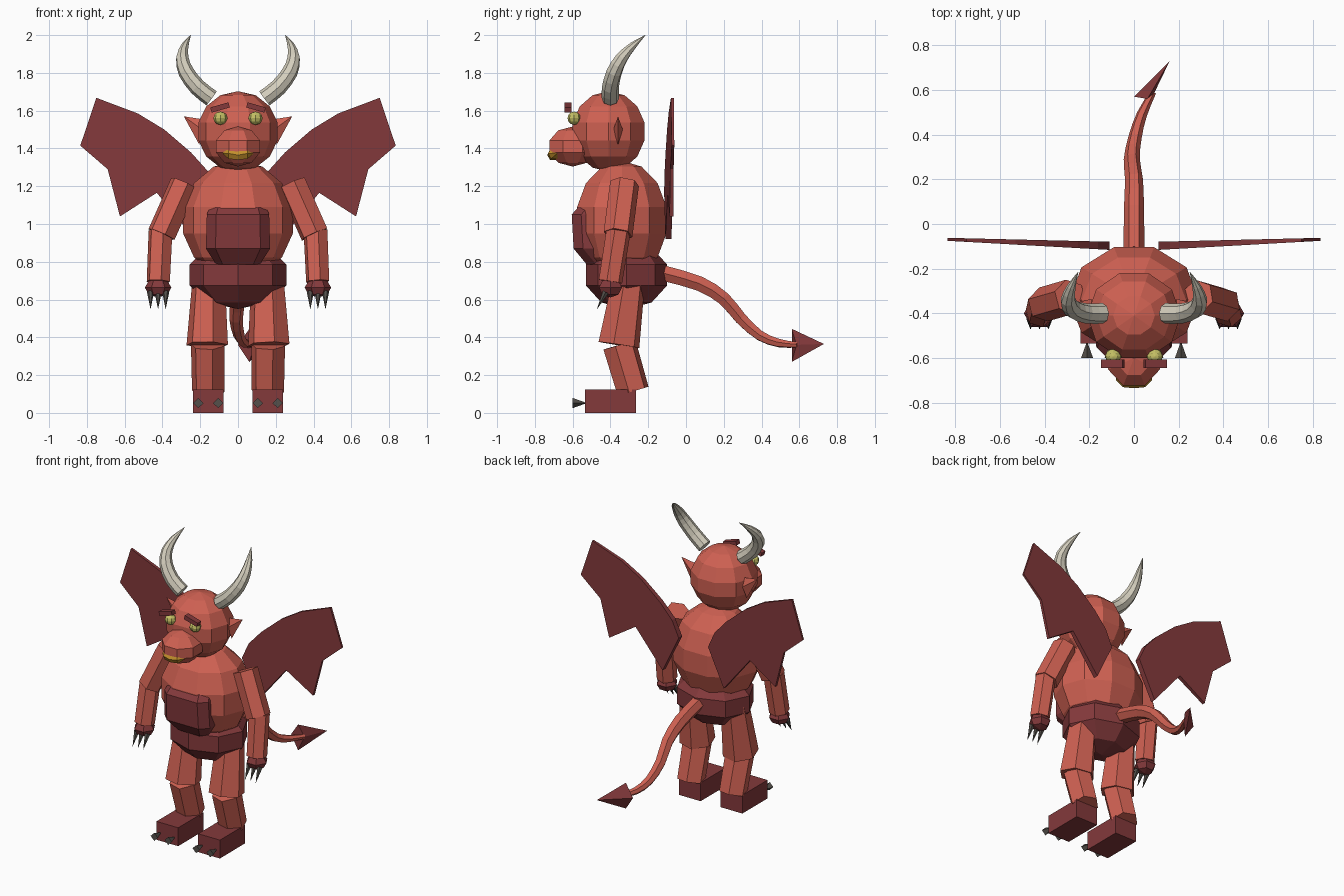
import bpy, bmesh, math
from mathutils import Vector as V, Matrix

if "Cube" in bpy.data.objects:
    bpy.data.objects.remove(bpy.data.objects["Cube"])


def material(name, rgb):
    m = bpy.data.materials.new(name)
    m.diffuse_color = (*rgb, 1)
    m.use_nodes = True
    m.node_tree.nodes["Principled BSDF"].inputs["Base Color"].default_value = m.diffuse_color
    return m


RED = material("red skin", (0.62, 0.118, 0.084))
DARK = material("dark red", (0.23, 0.041, 0.044))
BONE = material("horn ivory", (0.66, 0.62, 0.51))
CLAW = material("claw grey", (0.09, 0.08, 0.07))
EYE = material("eye yellow", (0.56, 0.53, 0.13))
LIP = material("lip amber", (0.55, 0.28, 0.025))


def finish(name, bm, mat):
    bmesh.ops.remove_doubles(bm, verts=bm.verts, dist=0.0005)
    bmesh.ops.recalc_face_normals(bm, faces=bm.faces)
    me = bpy.data.meshes.new(name)
    bm.to_mesh(me)
    bm.free()
    me.materials.append(mat)
    ob = bpy.data.objects.new(name, me)
    bpy.context.collection.objects.link(ob)
    return ob


def skin(name, rings, mat):
    """Bridge a list of equal-length point rings and cap both ends."""
    bm = bmesh.new()
    vs = [[bm.verts.new(p) for p in r] for r in rings]
    n = len(rings[0])
    for a, b in zip(vs, vs[1:]):
        for i in range(n):
            j = (i + 1) % n
            bm.faces.new((a[i], a[j], b[j], b[i]))
    bm.faces.new(vs[0][::-1])
    bm.faces.new(vs[-1])
    return finish(name, bm, mat)


def ball(name, c, r, segs, rings, mat, turn=0.0):
    out = []
    for k in range(rings + 1):
        lat = math.pi * (k / rings - 0.5)
        out.append([(c[0] + r[0] * math.cos(lat) * math.cos(turn + math.tau * i / segs),
                     c[1] + r[1] * math.cos(lat) * math.sin(turn + math.tau * i / segs),
                     c[2] + r[2] * math.sin(lat)) for i in range(segs)])
    return skin(name, out, mat)


def tube(name, pts, radii, sides, mat, turn=0.0, smooth=0):
    """Sweep a polygon along a path; smooth adds that many in-between points."""
    pts = [V(p) for p in pts]
    if smooth:
        p2, r2 = [], []
        ext = [pts[0] * 2 - pts[1]] + pts + [pts[-1] * 2 - pts[-2]]
        for i in range(len(pts) - 1):
            a, b, c, d = ext[i:i + 4]
            for k in range(smooth + 1):
                t = k / (smooth + 1)
                p2.append(0.5 * (2 * b + (c - a) * t + (2 * a - 5 * b + 4 * c - d) * t * t
                                 + (3 * b - a - 3 * c + d) * t ** 3))
                r2.append(radii[i] + (radii[i + 1] - radii[i]) * t)
        pts, radii = p2 + [pts[-1]], r2 + [radii[-1]]
    rings, last, u = [], None, None
    for i, (p, r) in enumerate(zip(pts, radii)):
        d = (pts[min(i + 1, len(pts) - 1)] - pts[max(i - 1, 0)]).normalized()
        if u is None:
            u = d.cross(V((0, 1, 0.01)) if abs(d.y) < 0.8 else V((0, 0, 1))).normalized()
        else:
            u = last.rotation_difference(d) @ u
        w, last = d.cross(u), d
        rings.append([p + r * (u * math.cos(turn + math.tau * k / sides)
                               + w * math.sin(turn + math.tau * k / sides)) for k in range(sides)])
    return skin(name, rings, mat)


def box(name, c, size, mat, rot=None):
    bm = bmesh.new()
    bmesh.ops.create_cube(bm, size=1)
    bmesh.ops.scale(bm, vec=size, verts=bm.verts)
    if rot:
        bmesh.ops.rotate(bm, matrix=rot, verts=bm.verts)
    bmesh.ops.translate(bm, vec=c, verts=bm.verts)
    return finish(name, bm, mat)


def spike(name, base, tip, mat):
    """Pyramid from a base outline to a tip."""
    return skin(name, [base, [tip] * len(base)], mat)


# Body masses
ball("torso", (0, -0.34, 1.02), (0.298, 0.255, 0.315), 10, 7, RED)
ball("head", (0, -0.41, 1.49), (0.215, 0.205, 0.213), 10, 7, RED)
ball("hips", (0, -0.315, 0.73), (0.27, 0.226, 0.18), 8, 5, DARK)
ball("snout", (0, -0.6, 1.41), (0.132, 0.14, 0.106), 8, 5, RED, math.pi / 8)

# Belly patch: chamfered block, narrower at top and bottom
belly = []
for z, hw, front in ((0.785, 0.115, -0.525), (0.87, 0.17, -0.595),
                     (1.05, 0.165, -0.605), (1.09, 0.15, -0.57)):
    belly.append([(-hw, -0.4, z), (-hw, front + 0.05, z), (-hw * 0.7, front, z),
                  (hw * 0.7, front, z), (hw, front + 0.05, z), (hw, -0.4, z)])
skin("belly", belly, DARK)

# Lips: folded strip wrapped around the muzzle
lips = []
for x, lo, hi, y in ((-0.08, 1.37, 1.38, -0.685), (-0.05, 1.345, 1.402, -0.715),
                     (0, 1.34, 1.39, -0.72), (0.05, 1.345, 1.402, -0.715),
                     (0.08, 1.37, 1.38, -0.685)):
    mid = (lo + hi) / 2
    lips.append([(x, y + 0.04, lo), (x, y, lo), (x, y - 0.015, mid), (x, y, hi), (x, y + 0.04, hi)])
skin("lips", lips, LIP)

# Tail and its arrow tip
tube("tail", [(0, -0.12, 0.74), (0, 0.07, 0.685), (0, 0.2, 0.605), (-0.01, 0.29, 0.5),
              (0.005, 0.39, 0.41), (0.035, 0.49, 0.37), (0.085, 0.59, 0.36)],
     [0.047, 0.045, 0.04, 0.036, 0.03, 0.024, 0.015], 6, RED, smooth=1)
spike("tail_tip", [(0, 0.57, 0.36), (0.06, 0.56, 0.445), (0.09, 0.585, 0.36), (0.06, 0.56, 0.27)],
      (0.16, 0.73, 0.365), DARK)

# Wing outline: upper edge from root outwards, then the scalloped lower edge
WING = [(0.11, 1.17), (0.16, 1.28), (0.25, 1.38), (0.39, 1.5), (0.53, 1.585), (0.75, 1.668),
        (0.835, 1.415), (0.69, 1.29), (0.625, 1.04), (0.43, 1.165), (0.23, 0.92)]

for side, s in (("left", 1), ("right", -1)):
    def P(x, y, z):
        return (s * x, y, z)

    # Wing, thinner towards the outside
    layers = []
    for e in (-1, 1):
        layers.append([P(x, -0.102 + 0.04 * x + e * (0.02 - 0.016 * x), z) for x, z in WING])
    skin(side + "_wing", layers, DARK)

    # Arm
    tube(side + "_upper_arm", [P(0.285, -0.325, 1.215), P(0.405, -0.36, 0.945)],
         [0.078, 0.078], 6, RED, 0.3)
    tube(side + "_forearm", [P(0.41, -0.357, 0.965), P(0.422, -0.4, 0.695)],
         [0.066, 0.064], 6, RED, 0.3)
    ball(side + "_hand", P(0.423, -0.4, 0.663), (0.07, 0.07, 0.052), 6, 4, DARK)
    for k in (-1, 0, 1):
        x = 0.423 + 0.04 * k
        tube(side + "_finger_claw", [P(x, -0.425, 0.64), P(x, -0.472, 0.548)],
             [0.019, 0], 6, CLAW)

    # Leg
    tube(side + "_thigh", [P(0.155, -0.3, 0.72), P(0.163, -0.355, 0.36)],
         [0.088, 0.113], 6, RED, 0.25)
    tube(side + "_shin", [P(0.16, -0.352, 0.36), P(0.158, -0.28, 0.115)],
         [0.092, 0.088], 6, RED, 0.25)
    box(side + "_foot", P(0.157, -0.4, 0.0625), (0.163, 0.27, 0.125), DARK)
    for x in (0.105, 0.21):
        tube(side + "_toe_claw", [P(x, -0.6, 0.052), P(x, -0.53, 0.052)], [0.027, 0.002], 4, CLAW)

    # Face
    ball(side + "_eye", P(0.093, -0.592, 1.56), (0.037, 0.035, 0.035), 8, 6, EYE)
    box(side + "_brow", P(0.095, -0.625, 1.617), (0.1, 0.038, 0.028), DARK,
        Matrix.Rotation(s * math.radians(16), 3, "Y"))
    spike(side + "_ear", [P(0.19, -0.36, 1.555), P(0.19, -0.335, 1.5), P(0.205, -0.36, 1.42),
                          P(0.19, -0.385, 1.5)], P(0.287, -0.36, 1.57), RED)

    # Horn
    tube(side + "_horn", [P(0.14, -0.4, 1.665), P(0.215, -0.4, 1.725), P(0.275, -0.38, 1.805),
                          P(0.295, -0.34, 1.88), P(0.28, -0.28, 1.945), P(0.25, -0.215, 2.0)],
         [0.046, 0.045, 0.042, 0.034, 0.02, 0.001], 8, BONE, smooth=1)
